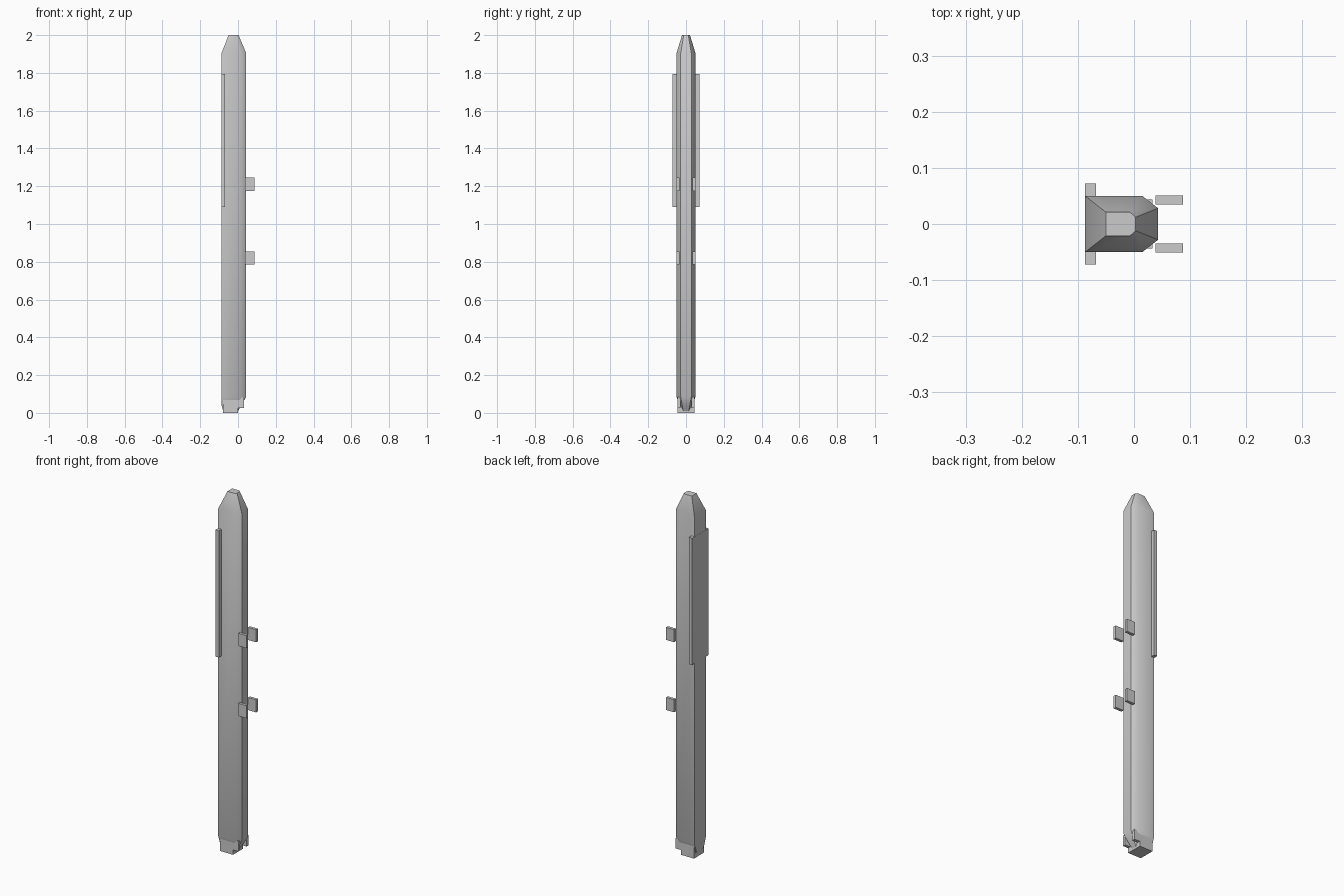
import bpy, bmesh, math

if "Cube" in bpy.data.objects:
    bpy.data.objects.remove(bpy.data.objects["Cube"])


def finish(name, bm):
    bmesh.ops.recalc_face_normals(bm, faces=bm.faces)
    me = bpy.data.meshes.new(name)
    bm.to_mesh(me)
    bm.free()
    ob = bpy.data.objects.new(name, me)
    bpy.context.collection.objects.link(ob)
    return ob


def box(name, x, y, z):
    bm = bmesh.new()
    bmesh.ops.create_cube(bm, size=1)
    for v in bm.verts:
        v.co = [(a + b) / 2 + c * (b - a) for (a, b), c in zip((x, y, z), v.co)]
    return finish(name, bm)


def ring(z, back, shoulder, front, wide, narrow):
    # Six-sided section: square back, chamfered front
    return [(back, -wide, z), (shoulder, -wide, z), (front, -narrow, z),
            (front, narrow, z), (shoulder, wide, z), (back, wide, z)]


# Long body tapered at both ends
sections = [
    ring(0.01, -0.078, -0.02, 0.0, 0.022, 0.014),
    ring(0.04, -0.087, -0.005, 0.018, 0.034, 0.02),
    ring(0.085, -0.087, 0.015, 0.043, 0.05, 0.028),
    ring(1.905, -0.087, 0.015, 0.043, 0.05, 0.028),
    ring(2.0, -0.05, -0.007, 0.003, 0.021, 0.012),
]
bm = bmesh.new()
loops = [[bm.verts.new(p) for p in s] for s in sections]
for a, b in zip(loops, loops[1:]):
    for i in range(6):
        j = (i + 1) % 6
        bm.faces.new((a[i], a[j], b[j], b[i]))
bm.faces.new(loops[0])
bm.faces.new(loops[-1])
body = finish("body", bm)
bpy.context.view_layer.objects.active = body
body.select_set(True)
bpy.ops.object.shade_smooth_by_angle(angle=math.radians(42))
body.select_set(False)

# Foot block and back plate
box("foot_block", (-0.08, 0.0), (-0.044, 0.044), (0.0, 0.07))
box("back_plate", (-0.0875, -0.068), (-0.072, 0.072), (1.09, 1.795))

# Paired front lugs and small foot fins
for side, s in (("left", 1), ("right", -1)):
    y = sorted((s * 0.035, s * 0.051))
    box(f"upper_lug_{side}", (0.038, 0.087), y, (1.175, 1.245))
    box(f"lower_lug_{side}", (0.038, 0.087), y, (0.785, 0.855))
    yf = sorted((s * 0.028, s * 0.044))
    box(f"foot_fin_{side}", (-0.005, 0.033), yf, (0.027, 0.085))
